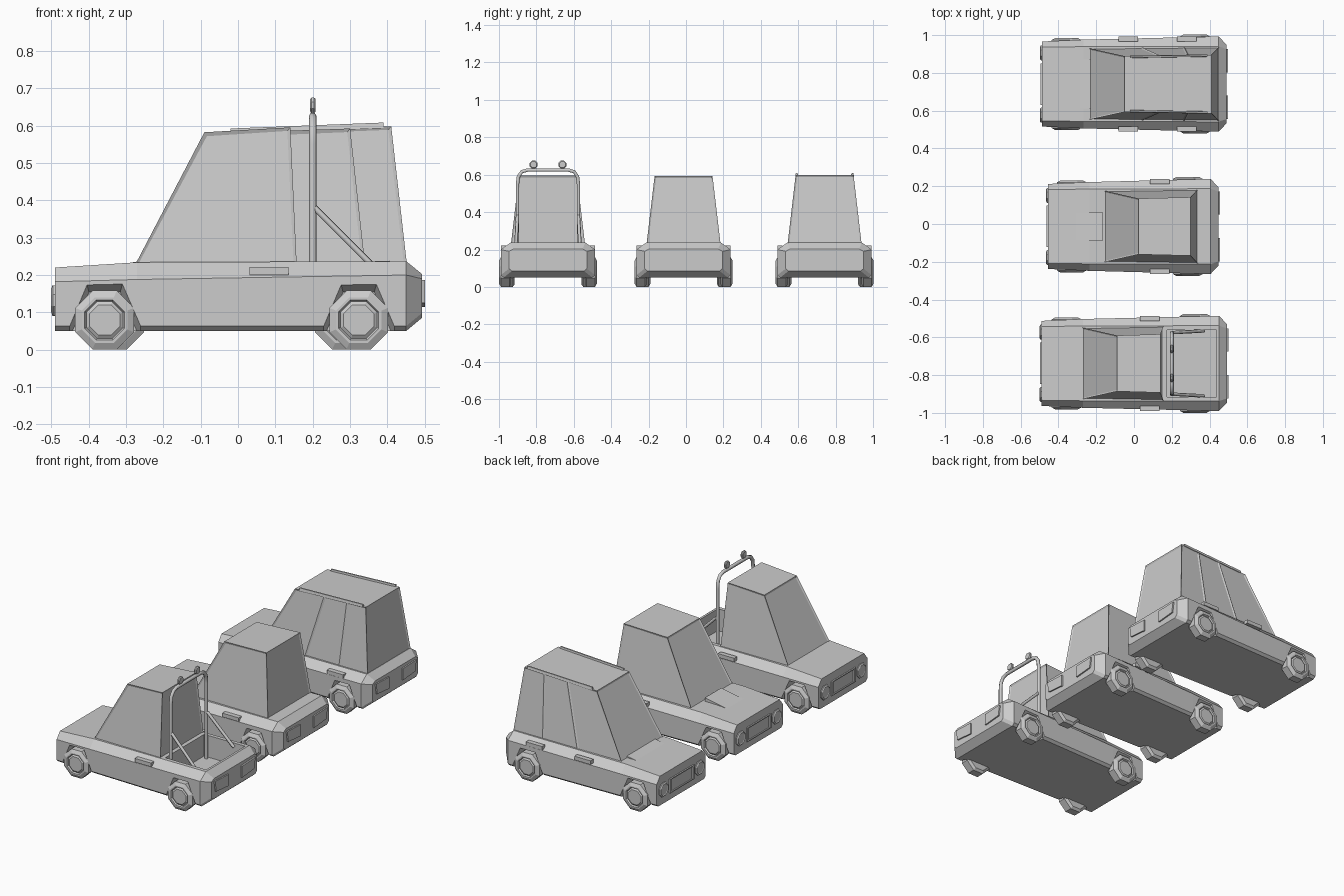
import bpy, bmesh, math
from mathutils import Vector, Matrix

if "Cube" in bpy.data.objects:
    bpy.data.objects.remove(bpy.data.objects["Cube"])


def finish(bm, name, hide=False):
    bmesh.ops.recalc_face_normals(bm, faces=bm.faces)
    me = bpy.data.meshes.new(name)
    bm.to_mesh(me)
    bm.free()
    ob = bpy.data.objects.new(name, me)
    bpy.context.collection.objects.link(ob)
    ob.hide_render = hide
    ob.hide_viewport = hide
    return ob


def loft(rings, name, inset=None, hide=False):
    """Skin closed rings of points; inset=(thickness, depth) sinks the steep faces."""
    bm = bmesh.new()
    vs = [[bm.verts.new(p) for p in r] for r in rings]
    n = len(rings[0])
    for a, b in zip(vs, vs[1:]):
        for i in range(n):
            bm.faces.new((a[i], a[(i + 1) % n], b[(i + 1) % n], b[i]))
    bm.faces.new(vs[0])
    bm.faces.new(vs[-1][::-1])
    if inset:
        bmesh.ops.recalc_face_normals(bm, faces=bm.faces)
        bm.normal_update()
        panes = [f for f in bm.faces if abs(f.normal.z) < 0.8]
        bmesh.ops.inset_individual(bm, faces=panes, thickness=inset[0], depth=inset[1])
    return finish(bm, name, hide)


def box(name, x0, x1, y0, y1, z0, z1, hide=False):
    return loft([[(x, y0, z0), (x, y1, z0), (x, y1, z1), (x, y0, z1)] for x in (x0, x1)], name, hide=hide)


def lathe(name, profile, centre, axis, sides=8):
    """Stack of polygon rings (radius, distance along a signed axis)."""
    c, d = Vector(centre), Vector(axis)
    u, w = d.orthogonal().normalized(), None
    u = Vector((0, 0, 1))
    w = d.cross(u)
    rings = []
    for r, h in profile:
        ang = [2 * math.pi * (i + 0.5) / sides for i in range(sides)]
        rings.append([c + d * h + (u * math.cos(a) + w * math.sin(a)) * r for a in ang])
    return loft(rings, name)


def rod(name, pts, r, y_off=0):
    cu = bpy.data.curves.new(name, 'CURVE')
    cu.dimensions = '3D'
    cu.bevel_depth = r
    cu.bevel_resolution = 1
    cu.use_fill_caps = True
    s = cu.splines.new('POLY')
    s.points.add(len(pts) - 1)
    for p, q in zip(s.points, pts):
        p.co = (q[0], q[1] + y_off, q[2], 1)
    ob = bpy.data.objects.new(name, cu)
    bpy.context.collection.objects.link(ob)
    return ob


def cut(ob, cutter):
    m = ob.modifiers.new('cut', 'BOOLEAN')
    m.operation = 'DIFFERENCE'
    m.solver = 'EXACT'
    m.object = cutter


def section(x, yc, w, d, zb, zs, zt):
    half = [(w - .015, zb), (w, zb + .013), (w, zs), (d, zt)]
    return [(x, yc + y, z) for y, z in half] + [(x, yc - y, z) for y, z in half[::-1]]


def car(kind, yc, x0, x1, wheels, cab, splits, handles):
    # body shell
    body = loft([section(x0, yc, .225, .195, .05, .182, .22),
                 section(x0 + .22, yc, .235, .198, .05, .188, .234),
                 section(x1 - .042, yc, .252, .2, .05, .2, .237),
                 section(x1, yc, .208, .185, .085, .19, .203)], kind + '_body')

    # cabin with sunken windows
    bx0, tx0, tx1, bx1, zt0, zt1 = cab
    rings = []
    for t in [0] + splits + [1]:
        bx, tx = bx0 + t * (bx1 - bx0), tx0 + t * (tx1 - tx0)
        wb, wt, zt = .19 + .008 * t, .148 + .007 * t, zt0 + t * (zt1 - zt0)
        rings.append([(bx, yc - wb, .228), (bx, yc + wb, .228), (tx, yc + wt, zt), (tx, yc - wt, zt)])
    loft(rings, kind + '_cabin', inset=(.012, -.005))

    # wheels and slanted wheel arches
    for wx, out in zip(wheels, (.243, .262)):
        for s in (-1, 1):
            lathe(kind + '_wheel', [(.07, -.065), (.085, -.055), (.085, -.01), (.066, 0), (.058, 0),
                                    (.053, -.008), (.044, -.002), (.038, -.002)],
                  (wx, yc + s * out, .0795), (0, s, 0))
            arch = [(-.1, .03), (-.1, .055), (-.048, .177), (.048, .177), (.1, .055), (.1, .03)]
            skin = out - .015
            cutter = loft([[(wx + k * x, yc + s * y, z * k) for x, z in arch]
                           for y, k in ((skin + .03, 1.07), (skin - .035, .87))],
                          kind + '_arch_cutter', hide=True)
            cut(body, cutter)

    # lamps, grille and door handles
    for s in (-1, 1):
        lathe(kind + '_headlight', [(.043, -.02), (.043, .006), (.035, .011), (.03, .008)],
              (x0 + .001, yc + s * .165, .132), (-1, 0, 0))
        loft([[(x, yc + s * y, z) for y, z in ((.062, .115), (.175, .125), (.185, .187), (.062, .182))]
              for x in (x1 - .02, x1 + .008)], kind + '_tail_light')
        for hx in handles:
            box(kind + '_door_handle', hx - .052, hx + .052, yc + s * .225, yc + s * .252, .2, .222)
    grille = [(-.11, .09), (.11, .09), (.11, .172), (-.11, .172)]
    loft([[(x, yc + y * k, .131 + (z - .131) * k) for y, z in grille]
          for x, k in ((x0 + .01, 1), (x0 - .008, 1), (x0 - .008, .86), (x0 - .003, .82))], kind + '_grille')
    return body


def hood_wedge(name, yc, xa, xb, w, za, zb):
    loft([[(xa, yc - w, .2), (xa, yc + w, .2), (xa, yc + w, za), (xa, yc - w, za)],
          [(xb, yc - w, .2), (xb, yc + w, .2), (xb, yc + w, zb), (xb, yc - w, zb)]], name)


# pickup
P = -.738
pickup = car('pickup', P, -.49, .492, (-.357, .323), (-.275, -.09, .14, .157, .582, .595), [], [.083])
cut(pickup, box('bed_cutter', .175, .437, P - .178, P + .178, .11, .4, hide=True))

# roll bar, braces and spot lamps
side = [(.163, .11), (.163, .55), (.158, .59), (.14, .616), (.11, .625)]
rod('roll_bar', [(.2, -y, z) for y, z in side] + [(.2, y, z) for y, z in side[::-1]], .0105, P)
for s in (-1, 1):
    rod('roll_bar_brace', [(.205, s * .163, .38), (.37, s * .172, .215)], .009, P)
    lathe('spot_lamp', [(.018, -.008), (.023, -.003), (.023, .003), (.018, .007)],
          (.2, P + s * .077, .654), (-1, 0, 0))

# sedan with hood scoop
S = -.013
car('sedan', S, -.455, .447, (-.33, .285), (-.16, .025, .3, .34, .582, .592), [], [.137])
hood_wedge('sedan_hood_scoop', S, -.315, -.165, .075, .228, .255)

# wagon with side pillars and roof rails
V = .741
car('wagon', V, -.488, .49, (-.357, .323), (-.24, -.05, .41, .452, .58, .598), [.41, .73], [-.03, .28])
hood_wedge('wagon_hood_bulge', V, -.31, -.23, .13, .229, .243)
for s in (-1, 1):
    loft([[(x, V + s * y, z + dz) for y, dz in ((w - .01, -.004), (w + .003, -.004), (w, .011), (w - .008, .011))]
          for x, w, z in ((-.02, .147, .581), (.39, .154, .597))], 'wagon_roof_rail')
